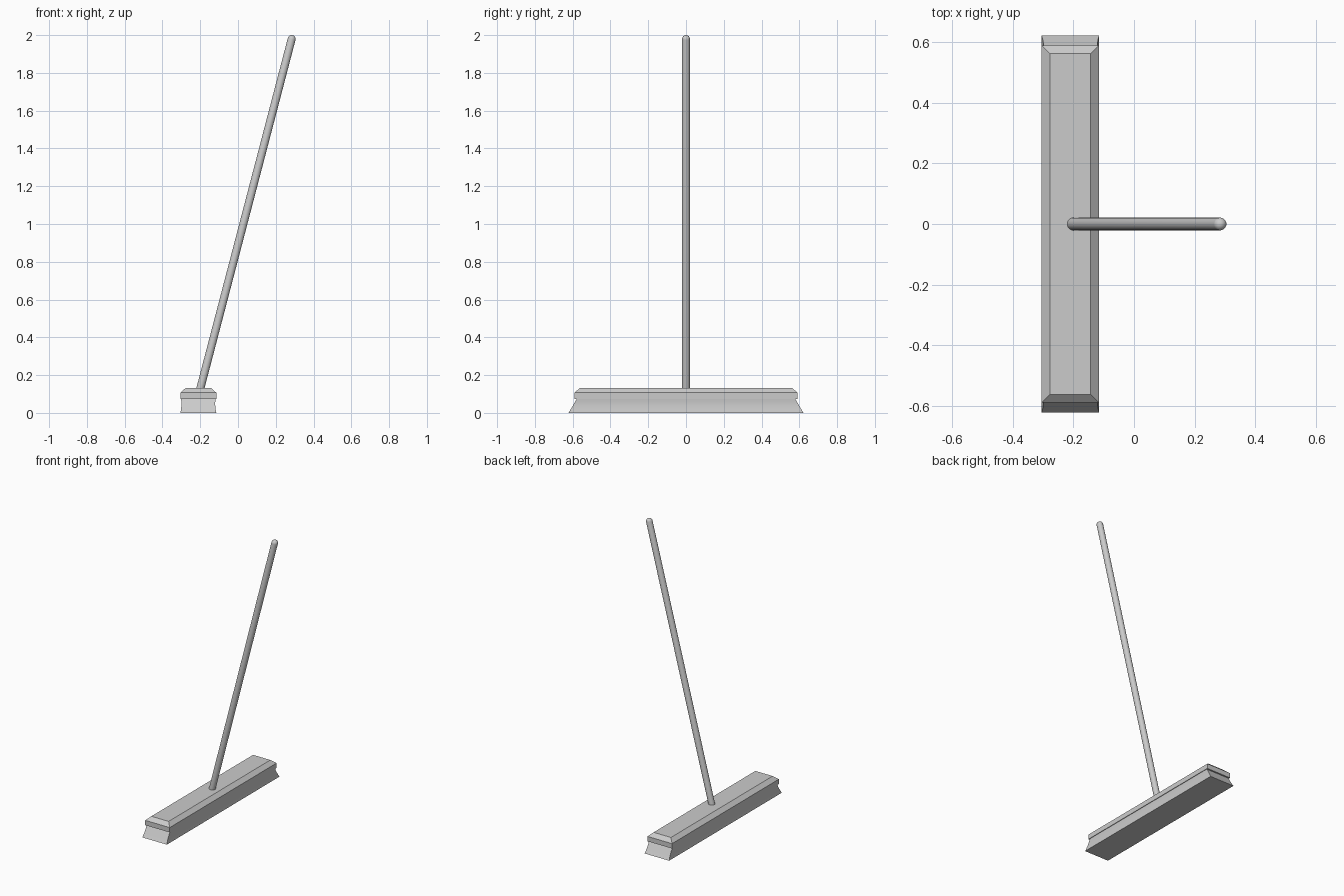
import bpy, bmesh, math
from mathutils import Matrix, Vector

if "Cube" in bpy.data.objects:
    bpy.data.objects.remove(bpy.data.objects["Cube"])

CX = -0.21  # head centre line


def finish(name, bm, angle=30):
    bmesh.ops.recalc_face_normals(bm, faces=bm.faces)
    me = bpy.data.meshes.new(name)
    bm.to_mesh(me)
    bm.free()
    ob = bpy.data.objects.new(name, me)
    bpy.context.collection.objects.link(ob)
    bpy.ops.object.select_all(action='DESELECT')
    ob.select_set(True)
    bpy.context.view_layer.objects.active = ob
    bpy.ops.object.shade_smooth_by_angle(angle=math.radians(angle))
    return ob


def loft(name, rings):
    """Stack rectangles given as (half x, half y, z) and skin them."""
    bm = bmesh.new()
    loops = [[bm.verts.new((CX + sx * hx, sy * hy, z))
              for sx, sy in ((-1, -1), (1, -1), (1, 1), (-1, 1))]
             for hx, hy, z in rings]
    for a, b in zip(loops, loops[1:]):
        for i in range(4):
            j = (i + 1) % 4
            bm.faces.new((a[i], a[j], b[j], b[i]))
    bm.faces.new(loops[0])
    bm.faces.new(loops[-1])
    return finish(name, bm)


# chamfered head block
loft("head_block", [(0.095, 0.59, 0.073), (0.095, 0.59, 0.107), (0.067, 0.562, 0.132)])

# bristles: straight flare at the ends, slightly waisted long sides
loft("bristles", [(0.095, 0.622, 0.0), (0.0915, 0.610, 0.02), (0.0895, 0.598, 0.04),
                  (0.0895, 0.589, 0.056), (0.091, 0.579, 0.073)])

# leaning round handle with a domed end
bottom, top, r = Vector((-0.207, 0, 0.10)), Vector((0.284, 0, 1.979)), 0.021
length = (top - bottom).length
profile = [(0, 0), (r, 0)] + [
    (r * math.cos(math.radians(a)), length + r * math.sin(math.radians(a)))
    for a in range(0, 91, 15)]
bm = bmesh.new()
pts = [bm.verts.new((x, 0, z)) for x, z in profile]
edges = [bm.edges.new(p) for p in zip(pts, pts[1:])]
bmesh.ops.spin(bm, geom=pts + edges, cent=(0, 0, 0), axis=(0, 0, 1),
               angle=2 * math.pi, steps=32)
bmesh.ops.remove_doubles(bm, verts=bm.verts, dist=1e-5)
rot = Vector((0, 0, 1)).rotation_difference(top - bottom).to_matrix().to_4x4()
bmesh.ops.transform(bm, matrix=Matrix.Translation(bottom) @ rot, verts=bm.verts)
finish("handle", bm)
